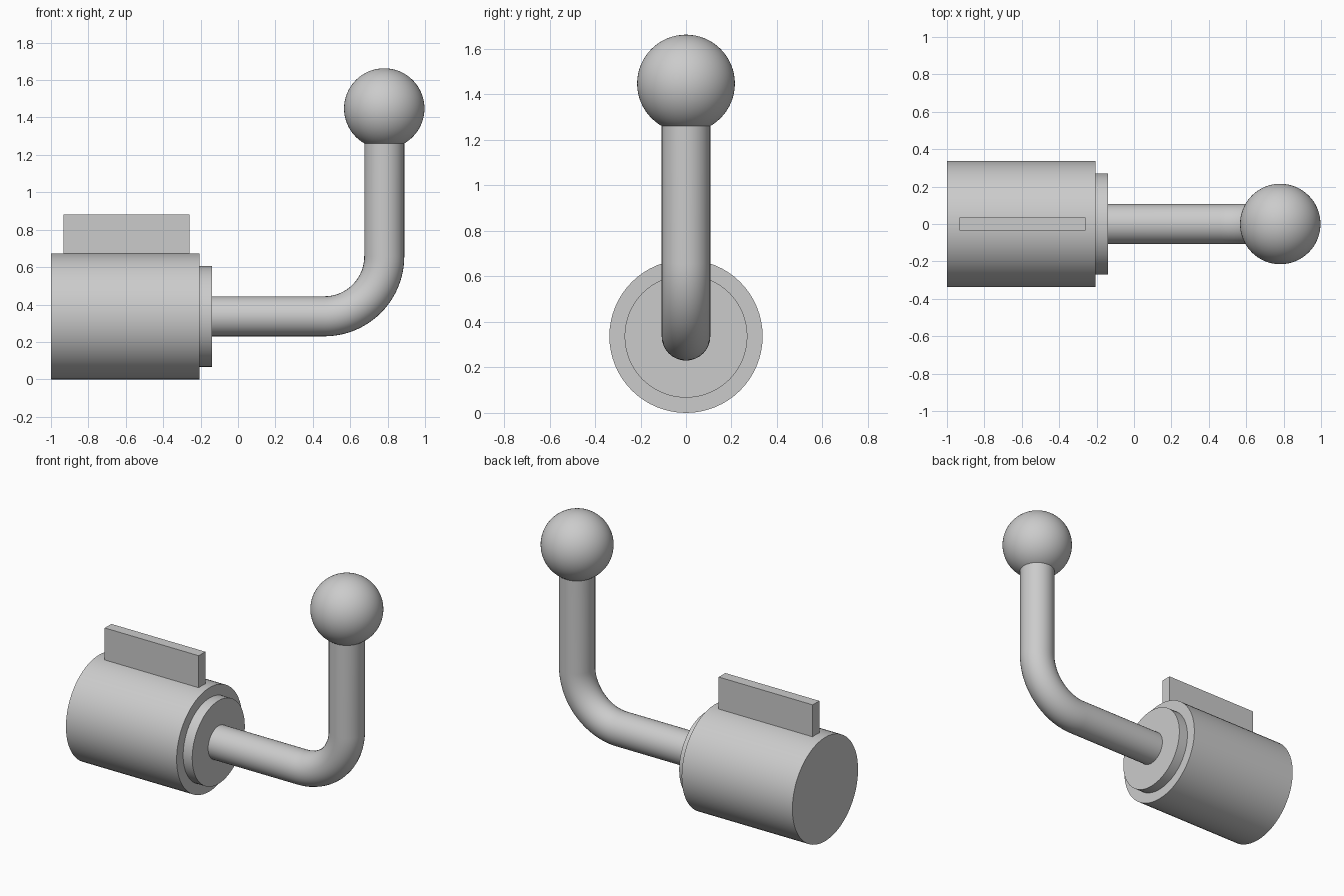
import bpy
from math import pi, sin, cos, radians

cube = bpy.data.objects.get("Cube")
if cube:
    bpy.data.objects.remove(cube, do_unlink=True)

grey = bpy.data.materials.new("plain grey")
grey.use_nodes = True
GREY = (0.6, 0.6, 0.6, 1)
grey.diffuse_color = GREY
grey.node_tree.nodes["Principled BSDF"].inputs["Base Color"].default_value = GREY

AXIS_Z = 0.337  # height of the grip and rod axis
BALL_X = 0.782  # position of the upright rod and ball


def finish(name, smooth=True):
    ob = bpy.context.object
    ob.name = name
    ob.data.materials.clear()
    ob.data.materials.append(grey)
    if smooth:
        bpy.ops.object.shade_smooth_by_angle(angle=radians(35))
    return ob


def cylinder_x(name, x0, x1, radius):
    bpy.ops.mesh.primitive_cylinder_add(
        vertices=64, radius=radius, depth=x1 - x0,
        location=((x0 + x1) / 2, 0, AXIS_Z), rotation=(0, pi / 2, 0))
    return finish(name)


# Thick cylinder and its stepped collar
cylinder_x("main_cylinder", -1, -0.205, 0.337)
cylinder_x("end_collar", -0.22, -0.14, 0.27)

# Flat upright fin on top
bpy.ops.mesh.primitive_cube_add(size=1, location=(-0.596, 0, 0.74))
bpy.context.object.scale = (0.675, 0.068, 0.28)
bpy.ops.object.transform_apply(location=False, rotation=False, scale=True)
finish("top_fin", smooth=False)

# Bent rod: straight, quarter bend, upright
BEND = 0.32
path = [(-0.16, AXIS_Z)]
for i in range(25):
    a = pi / 2 * i / 24
    path.append((BALL_X - BEND + BEND * sin(a), AXIS_Z + BEND - BEND * cos(a)))
path.append((BALL_X, 1.35))
curve = bpy.data.curves.new("bent_rod", "CURVE")
curve.dimensions = "3D"
curve.bevel_depth = 0.107
curve.bevel_resolution = 14
curve.use_fill_caps = True
spline = curve.splines.new("POLY")
spline.points.add(len(path) - 1)
for point, (x, z) in zip(spline.points, path):
    point.co = (x, 0, z, 1)
rod = bpy.data.objects.new("bent_rod", curve)
bpy.context.collection.objects.link(rod)
bpy.ops.object.select_all(action="DESELECT")
rod.select_set(True)
bpy.context.view_layer.objects.active = rod
bpy.ops.object.convert(target="MESH")
finish("bent_rod")

# Ball at the top
bpy.ops.mesh.primitive_uv_sphere_add(
    segments=64, ring_count=32, radius=0.215, location=(BALL_X, 0, 1.448))
finish("ball_knob")
